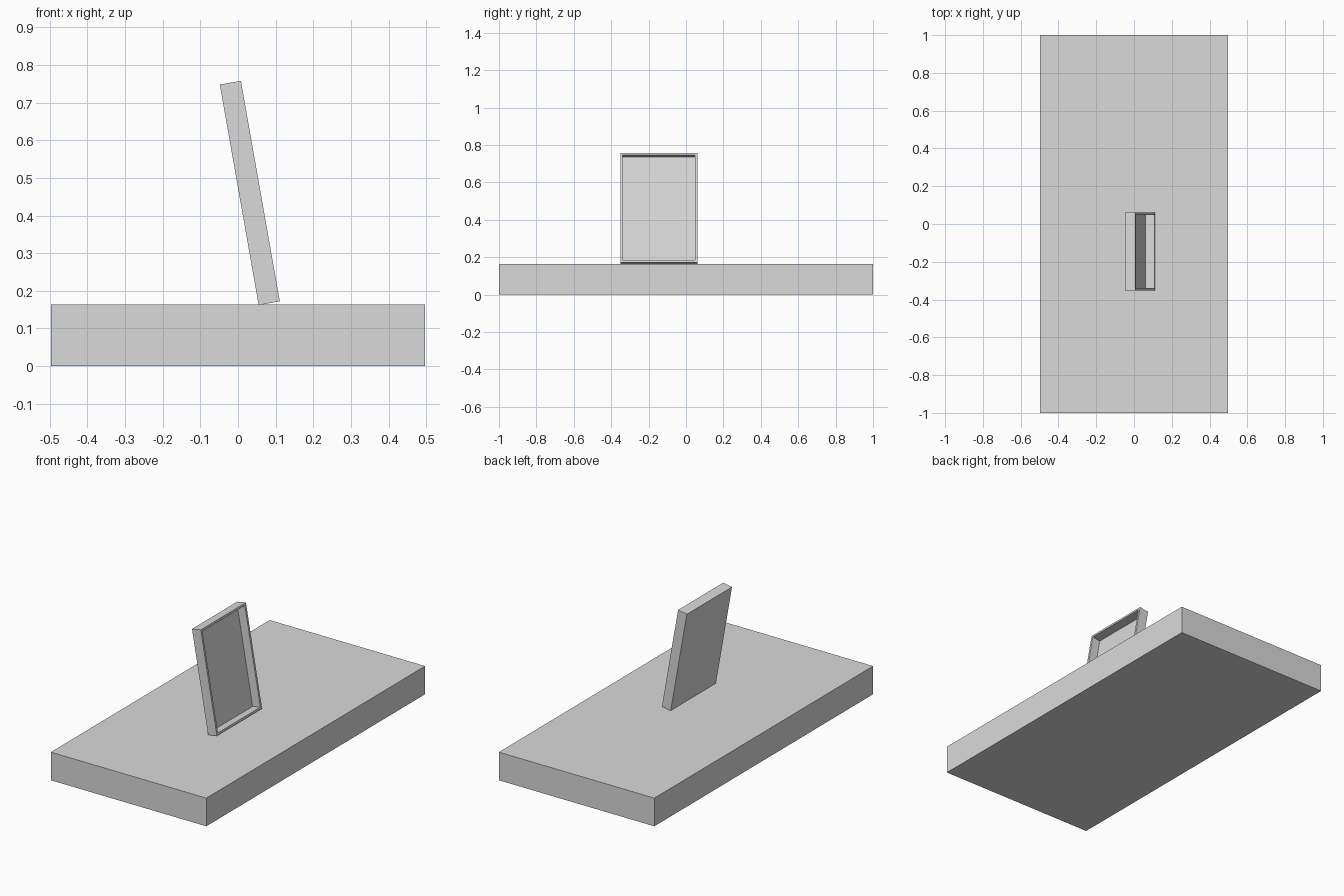
import bpy
import bmesh
import math
from mathutils import Matrix, Vector

default = bpy.data.objects.get("Cube")
if default:
    bpy.data.objects.remove(default, do_unlink=True)

GREY = (0.7, 0.7, 0.7, 1)
grey = bpy.data.materials.new("light_grey")
grey.use_nodes = True
grey.diffuse_color = GREY
grey.node_tree.nodes["Principled BSDF"].inputs["Base Color"].default_value = GREY


def box(size):
    """Box centred in x and y, standing on its local origin."""
    bm = bmesh.new()
    bmesh.ops.create_cube(bm, size=1)
    bmesh.ops.translate(bm, verts=bm.verts, vec=(0, 0, 0.5))
    bmesh.ops.scale(bm, verts=bm.verts, vec=size)
    bm.normal_update()
    return bm


def finish(bm, name):
    mesh = bpy.data.meshes.new(name)
    bm.to_mesh(mesh)
    bm.free()
    mesh.materials.append(grey)
    obj = bpy.data.objects.new(name, mesh)
    bpy.context.collection.objects.link(obj)
    return obj


# Base slab
finish(box((0.995, 2, 0.163)), "base_slab")

# Upright panel: thin tray with a raised rim around its front
bm = box((0.057, 0.413, 0.595))
front = max(bm.faces, key=lambda f: f.normal.x)
bmesh.ops.inset_individual(bm, faces=[front], thickness=0.018)
floor = bmesh.ops.extrude_discrete_faces(bm, faces=[front])["faces"][0]
bmesh.ops.translate(bm, verts=floor.verts, vec=(-0.05, 0, 0))

# Lean it back, with its lower edge resting on the slab
lean = Matrix.Rotation(math.radians(-10), 4, 'Y')
bm.transform(Matrix.Translation(Vector((0.083, -0.145, 0.167))) @ lean)
bmesh.ops.recalc_face_normals(bm, faces=bm.faces)
finish(bm, "leaning_panel")
